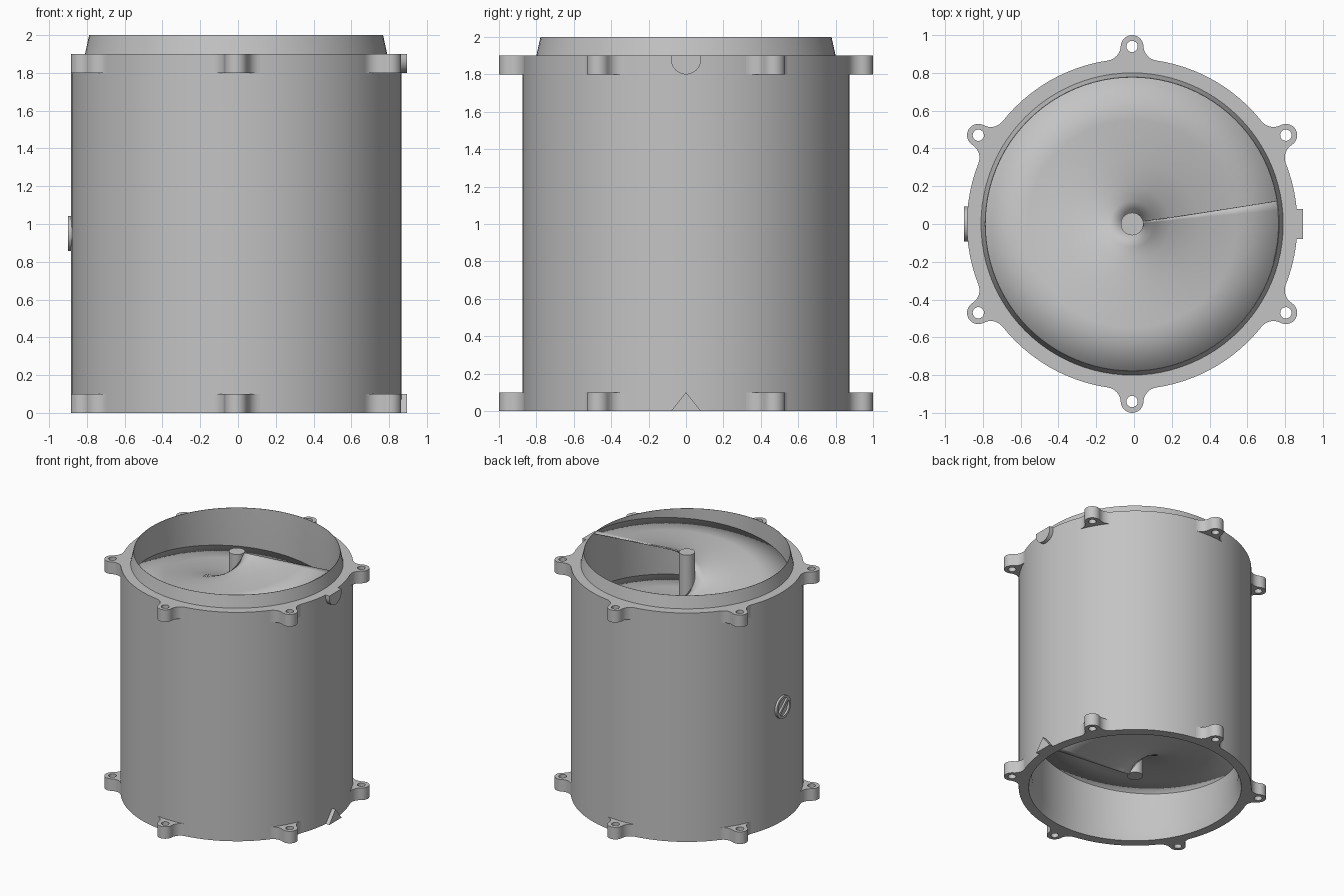
import bpy, bmesh, math
from math import cos, sin, radians, pi
from mathutils import Matrix, Vector

if "Cube" in bpy.data.objects:
    bpy.data.objects.remove(bpy.data.objects["Cube"])

CX = -0.01        # axis of the tube
R = 0.875         # tube outer radius
BORE = 0.775      # tube inner radius
SHAFT = 0.06

grey = bpy.data.materials.new("plain_grey")
grey.use_nodes = True
grey.diffuse_color = (0.55, 0.55, 0.55, 1)
grey.node_tree.nodes["Principled BSDF"].inputs["Base Color"].default_value = (0.55, 0.55, 0.55, 1)


def finish(bm, name, angle=35):
    bmesh.ops.recalc_face_normals(bm, faces=bm.faces)
    mesh = bpy.data.meshes.new(name)
    bm.to_mesh(mesh)
    bm.free()
    mesh.materials.append(grey)
    ob = bpy.data.objects.new(name, mesh)
    ob.location.x = CX
    bpy.context.collection.objects.link(ob)
    bpy.ops.object.select_all(action='DESELECT')
    ob.select_set(True)
    bpy.context.view_layer.objects.active = ob
    bpy.ops.object.shade_smooth_by_angle(angle=radians(angle))
    return ob


def lathe(name, profile, closed, steps=96):
    """Spin an (r, z) profile round the z axis."""
    bm = bmesh.new()
    vs = [bm.verts.new((r, 0, z)) for r, z in profile]
    es = [bm.edges.new(p) for p in zip(vs, vs[1:])]
    if closed:
        es.append(bm.edges.new((vs[-1], vs[0])))
    bmesh.ops.spin(bm, geom=vs + es, cent=(0, 0, 0), axis=(0, 0, 1),
                   angle=2 * pi, steps=steps)
    bmesh.ops.remove_doubles(bm, verts=bm.verts, dist=1e-4)
    return finish(bm, name)


def prism(name, loops, w0, w1, matrix=Matrix()):
    """Extrude a flat outline, with optional holes, from w0 to w1."""
    bm = bmesh.new()
    edges = []
    for loop in loops:
        vs = [bm.verts.new((u, v, w0)) for u, v in loop]
        edges += [bm.edges.new((vs[i - 1], vs[i])) for i in range(len(vs))]
    bmesh.ops.triangle_fill(bm, edges=edges, use_beauty=True, normal=(0, 0, 1))
    ext = bmesh.ops.extrude_face_region(bm, geom=bm.faces[:], use_keep_orig=True)
    top = [g for g in ext["geom"] if isinstance(g, bmesh.types.BMVert)]
    bmesh.ops.translate(bm, verts=top, vec=(0, 0, w1 - w0))
    bmesh.ops.transform(bm, matrix=matrix, verts=bm.verts)
    return finish(bm, name)


def arc(cx, cy, r, a0, a1, n):
    return [(cx + r * cos(radians(a0 + (a1 - a0) * i / n)),
             cy + r * sin(radians(a0 + (a1 - a0) * i / n))) for i in range(n + 1)]


# Tube wall with tapered spigot on top and matching socket below
lathe("tube", [(0.80, 0), (R, 0), (R, 1.9), (0.80, 1.9), (BORE + 0.003, 2.0),
               (BORE, 2.0), (BORE, 0.1)], True)

# Central shaft
lathe("shaft", [(0, 0.1), (SHAFT, 0.1), (SHAFT, 2.0), (0, 2.0)], False, 32)

# Screw blade
bm = bmesh.new()
a0, a1, steps = radians(-6), radians(4 * 360 + 9), 400
radii = [SHAFT * 0.9, 0.12, 0.2, 0.35, 0.55, BORE + 0.002]
previous = None
for i in range(steps + 1):
    t = i / steps
    a = a0 + (a1 - a0) * t
    row = [bm.verts.new((r * cos(a), r * sin(a), 0.1 + 1.9 * t)) for r in radii]
    if previous:
        for j in range(len(row) - 1):
            bm.faces.new((previous[j], previous[j + 1], row[j + 1], row[j]))
    previous = row
blade = finish(bm, "screw_blade", 60)
thick = blade.modifiers.new("thickness", 'SOLIDIFY')
thick.thickness = 0.01
thick.offset = -1

# Bolt ears: rounded end, fillets into the wall, through hole
EAR, FILLET, EAR_Y = 0.06, 0.08, 0.94
fx = EAR + FILLET
fy = math.sqrt((R + FILLET) ** 2 - fx ** 2)
lean = math.degrees(math.atan2(fy, fx))
right = arc(fx, fy, FILLET, 180 + lean, 180, 8)
left = [(-u, v) for u, v in reversed(right)]
ear = right + arc(0, EAR_Y, EAR, 0, 180, 16)[1:-1] + left + [(0, R - 0.002)]
hole = arc(0, EAR_Y, 0.03, 0, 360, 20)[:-1]
for level, z in (("lower", 0), ("upper", 1.8)):
    for k in range(6):
        prism(f"{level}_bolt_ear_{k + 1}", [ear, hole], z, z + 0.1,
              Matrix.Rotation(radians(60 * k), 4, 'Z'))

# Alignment marks on the left side
side = Matrix(((0, 0, 1, 0), (1, 0, 0, 0), (0, 1, 0, 0), (0, 0, 0, 1)))
round_mark = [(0.08, 1.9)] + arc(0, 1.88, 0.08, 0, -180, 24) + [(-0.08, 1.9)]
prism("upper_round_mark", [round_mark], 0.84, 0.905, side)
prism("lower_pointed_mark", [[(-0.08, 0), (0.08, 0), (0, 0.1)]], 0.84, 0.905, side)

# Round badge with a slanted bar on the right side
badge = Matrix.Translation((0, 0, 0.95)) @ Matrix.Scale(-1, 4, Vector((1, 0, 0))) @ side
prism("badge_ring", [arc(0, 0, 0.093, 0, 360, 40)[:-1],
                     arc(0, 0, 0.072, 0, 360, 40)[:-1]], 0.86, 0.89, badge)
bar = [(-0.08, -0.011), (0.08, -0.011), (0.08, 0.011), (-0.08, 0.011)]
prism("badge_bar", [bar], 0.86, 0.889, badge @ Matrix.Rotation(radians(-40), 4, 'Z'))
